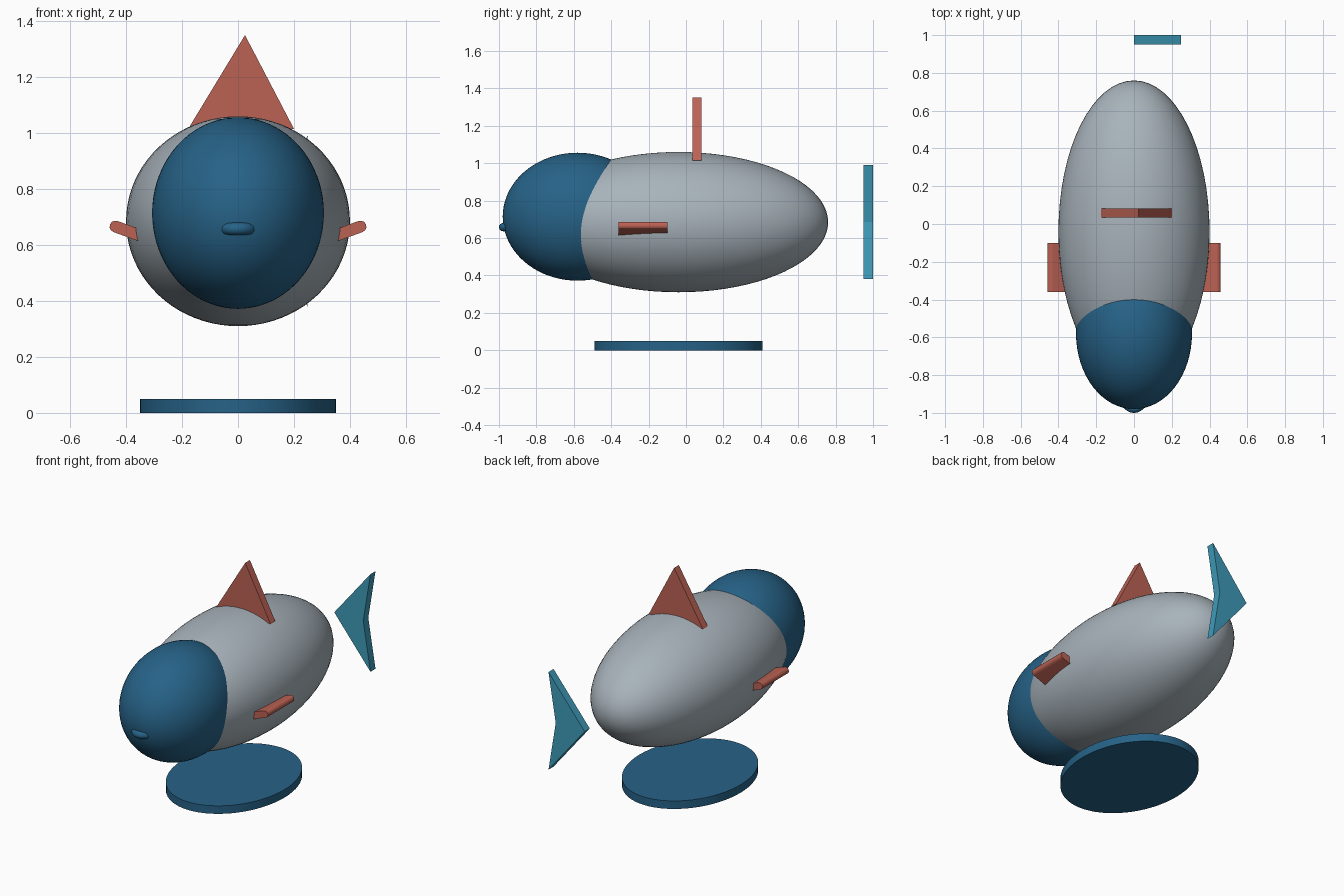
import bpy, bmesh, math

if "Cube" in bpy.data.objects:
    bpy.data.objects.remove(bpy.data.objects["Cube"])


def material(name, rgb):
    m = bpy.data.materials.new(name)
    lin = [((c / 255 + 0.055) / 1.055) ** 2.4 for c in rgb]
    m.diffuse_color = (*lin, 1)
    m.use_nodes = True
    m.node_tree.nodes["Principled BSDF"].inputs["Base Color"].default_value = m.diffuse_color
    return m


GREY = material("pale grey", (168, 179, 187))
NAVY = material("deep blue", (38, 98, 135))
RED = material("coral red", (188, 98, 84))
TEAL = material("light teal", (62, 154, 184))


def finish(name, mat, smooth=True):
    ob = bpy.context.object
    ob.name = name
    ob.data.materials.append(mat)
    bpy.ops.object.transform_apply(location=False, rotation=False, scale=True)
    if smooth:
        bpy.ops.object.shade_smooth_by_angle(angle=math.radians(40))
    return ob


def ellipsoid(name, center, radii, mat):
    bpy.ops.mesh.primitive_uv_sphere_add(segments=64, ring_count=40, radius=1, location=center)
    bpy.context.object.scale = radii
    return finish(name, mat)


def plate(name, outline, y0, y1, mat):
    """Extrude an x-z outline along y."""
    bm = bmesh.new()
    face = bm.faces.new([bm.verts.new((x, y0, z)) for x, z in outline])
    ext = bmesh.ops.extrude_face_region(bm, geom=[face])
    for v in ext["geom"]:
        if isinstance(v, bmesh.types.BMVert):
            v.co.y = y1
    bmesh.ops.recalc_face_normals(bm, faces=bm.faces)
    me = bpy.data.meshes.new(name)
    bm.to_mesh(me)
    bm.free()
    me.materials.append(mat)
    ob = bpy.data.objects.new(name, me)
    bpy.context.collection.objects.link(ob)
    return ob


# Body and head
ellipsoid("body", (0, -0.04, 0.685), (0.40, 0.80, 0.375), GREY)
ellipsoid("head", (0, -0.58, 0.714), (0.307, 0.40, 0.342), NAVY)

# Mouth ring, mostly sunk into the head
bpy.ops.mesh.primitive_torus_add(location=(0, -0.932, 0.658), major_radius=0.046,
                                 minor_radius=0.022, major_segments=32, minor_segments=16)
finish("mouth", NAVY)

# Oval stand
bpy.ops.mesh.primitive_cylinder_add(vertices=64, radius=1, depth=0.05, location=(0, -0.04, 0.025))
bpy.context.object.scale = (0.35, 0.45, 1)
finish("stand", NAVY)

# Back fin and arrow-shaped tail
plate("back_fin", [(-0.175, 1.02), (0.2, 1.015), (0.025, 1.35)], 0.035, 0.082, RED)
plate("tail_fin", [(0, 0.685), (0.25, 0.99), (0.2, 0.685), (0.25, 0.38)], 0.95, 1.0, TEAL)

# Side fins: tilted slabs with a rounded outer end
tilt, r, tip = math.radians(20), 0.021, (0.438, 0.666)
for name, side in (("right_fin", 1), ("left_fin", -1)):
    pts = []
    for i in range(7):
        a = tilt - math.pi / 2 + math.pi * i / 6
        pts.append((tip[0] + r * math.cos(a), tip[1] + r * math.sin(a)))
    dx, dz = -0.13 * math.cos(tilt), -0.13 * math.sin(tilt)
    pts += [(pts[-1][0] + dx, pts[-1][1] + dz), (pts[0][0] + dx, pts[0][1] + dz)]
    plate(name, [(side * x, z) for x, z in pts], -0.36, -0.10, RED)
